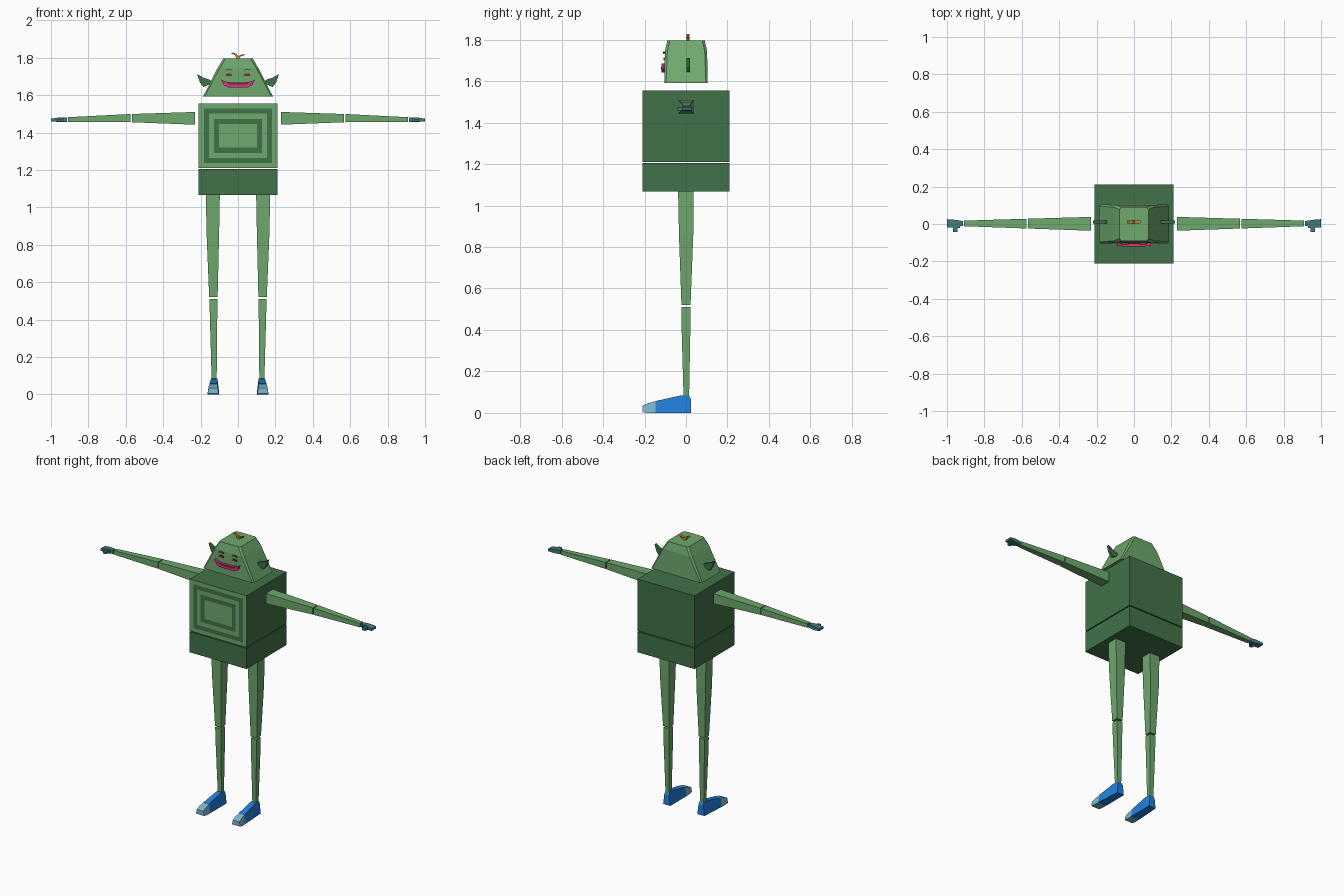
import bpy, bmesh

if "Cube" in bpy.data.objects:
    bpy.data.objects.remove(bpy.data.objects["Cube"])


def lin(c):
    c /= 255
    return c / 12.92 if c <= 0.04045 else ((c + 0.055) / 1.055) ** 2.4


def material(name, r, g, b):
    m = bpy.data.materials.new(name)
    m.diffuse_color = (lin(r), lin(g), lin(b), 1)
    m.use_nodes = True
    m.node_tree.nodes["Principled BSDF"].inputs["Base Color"].default_value = m.diffuse_color
    return m


SKIN = material("light_green", 110, 168, 110)
DARK = material("dark_green", 66, 114, 72)
BLUE = material("shoe_blue", 33, 128, 220)
TOE = material("toe_pale_blue", 124, 184, 208)
PINK = material("lip_pink", 218, 50, 128)
MAROON = material("mouth_maroon", 120, 45, 65)
GOLD = material("hair_gold", 196, 135, 45)
TEAL = material("hand_teal", 66, 122, 122)


def finish(name, bm, *mats):
    bmesh.ops.recalc_face_normals(bm, faces=bm.faces)
    me = bpy.data.meshes.new(name)
    bm.to_mesh(me)
    bm.free()
    for m in mats:
        me.materials.append(m)
    ob = bpy.data.objects.new(name, me)
    bpy.context.collection.objects.link(ob)
    return ob


def loft(name, rings, mat, side=1):
    """Skin a stack of equal-length rings and cap both ends."""
    bm = bmesh.new()
    rows = [[bm.verts.new((side * x, y, z)) for x, y, z in r] for r in rings]
    n = len(rows[0])
    for a, b in zip(rows, rows[1:]):
        for i in range(n):
            j = (i + 1) % n
            bm.faces.new((a[i], a[j], b[j], b[i]))
    bm.faces.new(rows[0])
    bm.faces.new(rows[-1])
    return finish(name, bm, mat)


def rect_x(x, y0, y1, z0, z1):
    return [(x, y0, z0), (x, y1, z0), (x, y1, z1), (x, y0, z1)]


def rect_y(y, x0, x1, z0, z1, inset=0.0):
    return [(x0, y, z0), (x1, y, z0), (x1 - inset, y, z1), (x0 + inset, y, z1)]


def rect_z(z, x0, x1, y0, y1):
    return [(x0, y0, z), (x1, y0, z), (x1, y1, z), (x0, y1, z)]


def octa_z(z, hx, hy, c):
    """Rectangle with clipped corners."""
    return [(-hx, -hy + c, z), (-hx + c, -hy, z), (hx - c, -hy, z), (hx, -hy + c, z),
            (hx, hy - c, z), (hx - c, hy, z), (-hx + c, hy, z), (-hx, hy - c, z)]


def plate(name, outline, y0, y1, mat, side=1):
    """Extrude an x,z outline between two depths."""
    return loft(name, [[(x, y, z) for x, z in outline] for y in (y0, y1)], mat, side)


# Torso with concentric rectangles inset in the chest
bm = bmesh.new()
rows = [[bm.verts.new(p) for p in rect_z(z, -.21, .21, -.21, .21)] for z in (1.21, 1.555)]
for i in range(4):
    j = (i + 1) % 4
    bm.faces.new((rows[0][i], rows[0][j], rows[1][j], rows[1][i]))
for r in rows:
    bm.faces.new(r)
bmesh.ops.recalc_face_normals(bm, faces=bm.faces)
chest = min(bm.faces, key=lambda f: f.calc_center_median().y)
chest.material_index = 1
for step in range(4):
    ring = bmesh.ops.inset_region(bm, faces=[chest], thickness=.0385)["faces"]
    for f in ring:
        f.material_index = (step + 1) % 2
    chest.material_index = step % 2
finish("torso", bm, DARK, SKIN)
loft("hips", [rect_z(1.067, -.21, .21, -.21, .21), rect_z(1.204, -.21, .21, -.21, .21)], DARK)

# Head: wedge narrowing towards the crown
loft("head", [octa_z(1.592, .187, .104, .008), octa_z(1.745, .109, .102, .012),
              octa_z(1.797, .078, .09, .012)], SKIN)

# Smiling mouth
lips = [(-.09, 1.684), (-.072, 1.674), (-.045, 1.668), (.045, 1.668), (.072, 1.674),
        (.09, 1.684), (.078, 1.655), (.055, 1.642), (-.055, 1.642), (-.078, 1.655)]
plate("lips", lips, -.118, -.098, PINK)
plate("mouth_opening", [(-.058, 1.667), (.058, 1.667), (.048, 1.657), (-.048, 1.657)],
      -.121, -.117, MAROON)

# Crown tuft
tuft = [(-.006, 1.794), (.006, 1.794), (.012, 1.806), (.032, 1.812), (.035, 1.820),
        (.012, 1.814), (.002, 1.808), (-.008, 1.820), (-.026, 1.828), (-.038, 1.824),
        (-.018, 1.815)]
plate("hair_tuft", tuft, .002, .018, GOLD)

for side, tag in ((1, "left"), (-1, "right")):
    # Face details
    plate(f"eye_{tag}", [(.032, 1.703), (.066, 1.703), (.062, 1.715), (.036, 1.715)],
          -.109, -.101, MAROON, side)
    plate(f"brow_{tag}", [(.03, 1.730), (.05, 1.735), (.068, 1.731), (.066, 1.738),
                          (.05, 1.742), (.032, 1.737)], -.110, -.101, DARK, side)
    # Pointed ear
    plate(f"ear_{tag}", [(.135, 1.672), (.158, 1.655), (.185, 1.643), (.204, 1.668),
                         (.218, 1.712), (.182, 1.692), (.158, 1.685)], .002, .02, DARK, side)
    # Arm
    loft(f"upper_arm_{tag}", [rect_x(.23, -.036, .038, 1.442, 1.51),
                              rect_x(.568, -.024, .028, 1.455, 1.499)], SKIN, side)
    loft(f"forearm_{tag}", [rect_x(.574, -.024, .028, 1.455, 1.499),
                            rect_x(.908, -.012, .018, 1.456, 1.482)], SKIN, side)
    # Hand and thumb
    loft(f"hand_{tag}", [rect_x(.915, -.010, .016, 1.457, 1.481),
                         rect_x(.955, -.017, .022, 1.456, 1.481),
                         rect_x(1.0, -.020, .026, 1.460, 1.474)], TEAL, side)
    loft(f"thumb_{tag}", [rect_z(1.458, .93, .952, -.022, -.008),
                          rect_z(1.474, .93, .952, -.022, -.008)], TEAL, side)
    plate(f"thumb_tip_{tag}", [(.945, 1.459), (.967, 1.459), (.967, 1.473), (.945, 1.473)],
          -.042, -.014, TEAL, side)
    # Leg
    loft(f"thigh_{tag}", [rect_z(1.067, .097, .172, -.038, .035),
                          rect_z(.86, .101, .168, -.034, .035),
                          rect_z(.52, .109, .154, -.022, .022)], SKIN, side)
    loft(f"shin_{tag}", [rect_z(.51, .110, .153, -.022, .021),
                         rect_z(.40, .111, .150, -.021, .021),
                         rect_z(.08, .114, .141, -.012, .015)], SKIN, side)
    # Shoe and toe cap, flared at the sole
    loft(f"shoe_{tag}", [rect_y(.023, .1, .152, 0, .066, .008),
                         rect_y(.014, .1, .152, 0, .085, .01),
                         rect_y(-.03, .1, .155, 0, .083, .01),
                         rect_y(-.147, .1, .162, 0, .057, .01)], BLUE, side)
    loft(f"toe_cap_{tag}", [rect_y(-.147, .1, .162, 0, .056, .01),
                            rect_y(-.185, .101, .164, 0, .046, .008),
                            rect_y(-.21, .103, .163, .004, .034, .006)], TOE, side)
